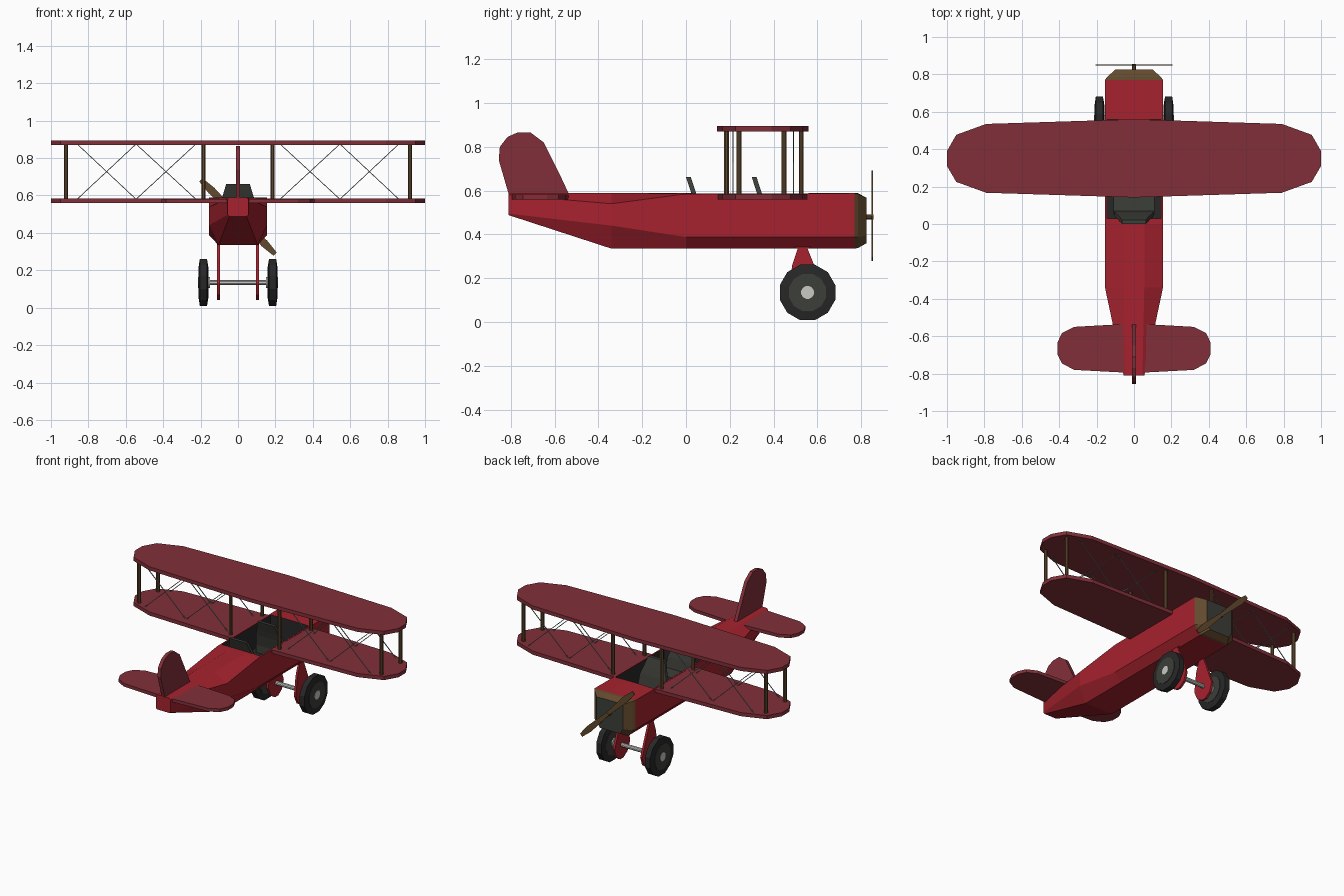
import bpy, bmesh, math
from mathutils import Vector

if "Cube" in bpy.data.objects:
    bpy.data.objects.remove(bpy.data.objects["Cube"])


def mat(name, r, g, b):
    m = bpy.data.materials.new(name)
    lin = [((c / 255 + 0.055) / 1.055) ** 2.4 for c in (r, g, b)]
    m.diffuse_color = (*lin, 1)
    m.use_nodes = True
    m.node_tree.nodes["Principled BSDF"].inputs["Base Color"].default_value = m.diffuse_color
    return m


RED = mat("body red", 166, 34, 46)
WING = mat("wing dark red", 130, 47, 57)
BROWN = mat("wood brown", 98, 73, 45)
GREY = mat("seat grey", 60, 62, 56)
BLACK = mat("tyre black", 38, 39, 38)
SILVER = mat("axle silver", 200, 200, 197)
WIRE = mat("wire grey", 135, 150, 148)


def finish(bm, name, *mats):
    bmesh.ops.recalc_face_normals(bm, faces=bm.faces[:])
    me = bpy.data.meshes.new(name)
    bm.to_mesh(me)
    bm.free()
    for m in mats:
        me.materials.append(m)
    ob = bpy.data.objects.new(name, me)
    bpy.context.collection.objects.link(ob)
    return ob


def loft(name, rings, *mats, rule=None, closed=False):
    """Skin a list of equal-length rings; cap the ends unless closed."""
    bm = bmesh.new()
    vs = [[bm.verts.new(p) for p in r] for r in rings]
    n = len(rings[0])
    for a, b in zip(vs, vs[1:]):
        for i in range(n):
            j = (i + 1) % n
            bm.faces.new((a[i], a[j], b[j], b[i]))
    bm.faces.new(vs[0])
    bm.faces.new(vs[-1])
    if rule:
        for f in bm.faces:
            f.material_index = rule(f.calc_center_median())
    return finish(bm, name, *mats)


def rod(name, a, b, r, m, sides=8):
    a, b = Vector(a), Vector(b)
    q = (b - a).to_track_quat('Z', 'Y')
    ring = [q @ Vector((r * math.cos(t), r * math.sin(t), 0))
            for t in [2 * math.pi * (i + 0.5) / sides for i in range(sides)]]
    return loft(name, [[a + p for p in ring], [b + p for p in ring]], m)


def box(name, lo, hi, m):
    ring = [(lo[0], lo[1]), (hi[0], lo[1]), (hi[0], hi[1]), (lo[0], hi[1])]
    return loft(name, [[(x, y, z) for x, y in ring] for z in (lo[2], hi[2])], m)


# Fuselage: y, top half-width, side half-width, bottom half-width, then heights
def section(y, tx, sx, bx, zt, zs, zl, zb):
    half = [(tx, zt), (sx, zs), (sx, zl), (bx, zb)]
    return [(x, y, z) for x, z in half] + [(-x, y, z) for x, z in reversed(half)]


body = loft("fuselage", [
    section(-0.81, 0.045, 0.055, 0.045, 0.59, 0.58, 0.495, 0.488),
    section(-0.34, 0.055, 0.155, 0.105, 0.59, 0.54, 0.44, 0.335),
    section(0.0, 0.055, 0.155, 0.105, 0.59, 0.585, 0.388, 0.335),
    section(0.77, 0.055, 0.155, 0.105, 0.59, 0.588, 0.388, 0.335),
], RED, BLACK)

# Open cockpit cut out of the fuselage
cutter = box("cockpit_cutter", (-0.145, 0.03, 0.42), (0.145, 0.56, 0.7), BLACK)
mod = body.modifiers.new("cockpit", 'BOOLEAN')
mod.object = cutter
mod.operation = 'DIFFERENCE'
mod.solver = 'EXACT'
bpy.context.view_layer.objects.active = body
bpy.ops.object.modifier_apply(modifier=mod.name)
bpy.data.objects.remove(cutter)
for f in body.data.polygons:
    c = f.center
    inside = abs(c.x) < 0.147 and 0.025 < c.y < 0.565 and 0.41 < c.z < 0.582
    f.material_index = 1 if inside else 0

# Engine cowl: brown bevel with a dark front plate
loft("engine_cowl", [
    section(0.77, 0.055, 0.155, 0.105, 0.59, 0.588, 0.388, 0.335),
    section(0.785, 0.055, 0.145, 0.1, 0.588, 0.585, 0.388, 0.338),
    section(0.825, 0.045, 0.1, 0.075, 0.567, 0.565, 0.395, 0.36),
], BROWN, GREY, rule=lambda c: 1 if c.y > 0.82 else 0)

# Propeller and shaft
rod("propeller_shaft", (0, 0.82, 0.48), (0, 0.855, 0.48), 0.013, BROWN)
d, w = Vector((0.707, 0, -0.707)), Vector((0.707, 0, 0.707))
shape = [(-0.28, -0.012), (-0.2, -0.021), (0, -0.012), (0.2, -0.021), (0.28, -0.012),
         (0.28, 0.012), (0.2, 0.021), (0, 0.012), (-0.2, 0.021), (-0.28, 0.012)]
loft("propeller", [[d * a + w * b + Vector((0, y, 0.485)) for a, b in shape]
                   for y in (0.847, 0.854)], BROWN)


# Flat plates: wings and tailplane
def plate(name, outline, z0, z1, m):
    return loft(name, [[(x, y, z) for x, y in outline] for z in (z0, z1)], m)


tip = [(0.79, 0.535), (0.95, 0.477), (1.0, 0.39), (1.0, 0.31), (0.95, 0.225), (0.79, 0.167)]
upper = [(0, 0.56)] + tip + [(0, 0.142)] + [(-x, y) for x, y in reversed(tip)]
plate("upper_wing", upper, 0.87, 0.895, WING)
for s, side in ((1, "right"), (-1, "left")):
    half = [(0.15, 0.555)] + tip + [(0.15, 0.147)]
    plate(side + "_lower_wing", [(s * x, y) for x, y in half], 0.56, 0.585, WING)

tail = [(0.32, -0.55), (0.385, -0.583), (0.41, -0.635), (0.41, -0.695), (0.385, -0.745), (0.32, -0.78)]
plate("tailplane", [(0, -0.532)] + tail + [(0, -0.797)] + [(-x, y) for x, y in reversed(tail)],
      0.56, 0.582, WING)
fin = [(-0.535, 0.585), (-0.57, 0.66), (-0.65, 0.82), (-0.71, 0.865), (-0.77, 0.865),
       (-0.815, 0.845), (-0.85, 0.80), (-0.855, 0.74), (-0.81, 0.585)]
loft("tail_fin", [[(x, y, z) for y, z in fin] for x in (-0.012, 0.012)], WING)

# Struts, bracing wires, landing gear on both sides
leg = [(0.42, 0.37), (0.51, 0.335), (0.485, 0.26), (0.468, 0.13), (0.495, 0.07), (0.54, 0.042),
       (0.575, 0.042), (0.615, 0.07), (0.635, 0.13), (0.585, 0.26), (0.555, 0.335), (0.64, 0.37)]
tyre = [(0.16, 0.095), (0.166, 0.131), (0.204, 0.131), (0.21, 0.09)]


def disc(name, profile, s, m):
    ang = [2 * math.pi * (i + 0.5) / 12 for i in range(12)]
    return loft(name, [[(s * x, 0.555 + r * math.sin(t), 0.135 + r * math.cos(t)) for t in ang]
                       for x, r in profile], m)


for s, side in ((1, "right"), (-1, "left")):
    for x, ys in ((0.185, (0.185, 0.526)), (0.92, (0.242, 0.447))):
        for y in ys:
            rod(side + "_strut", (s * x, y, 0.58), (s * x, y, 0.875), 0.012, BROWN)
    for y in (0.215, 0.49):
        for xa, xb in ((0.225, 0.545), (0.545, 0.86)):
            for za, zb in ((0.58, 0.875), (0.875, 0.58)):
                rod(side + "_wire", (s * xa, y, za), (s * xb, y, zb), 0.003, WIRE, 4)
    loft(side + "_gear_leg", [[(s * x, y, z) for y, z in leg] for x in (0.097, 0.112)], RED)
    disc(side + "_tyre", tyre, s, BLACK)
    disc(side + "_wheel_disc", [(0.158, 0.088), (0.212, 0.088)], s, GREY)
    disc(side + "_hub", [(0.15, 0.03), (0.214, 0.03)], s, SILVER)
rod("axle", (-0.17, 0.555, 0.135), (0.17, 0.555, 0.135), 0.014, SILVER, 10)

# Two seats: leaning back and cushion
for y0, name in ((0.0, "rear"), (0.3, "front")):
    back = [(0.06, 0.42, 0.11), (0.035, 0.55, 0.1), (0.022, 0.595, 0.083), (0.0, 0.662, 0.063)]
    loft(name + "_seat_back", [[(-w, y0 + y, z), (w, y0 + y, z), (w, y0 + y + 0.022, z),
                                (-w, y0 + y + 0.022, z)] for y, z, w in back], GREY)
    box(name + "_seat_cushion", (-0.11, y0 + 0.05, 0.415), (0.11, y0 + 0.18, 0.48), GREY)
